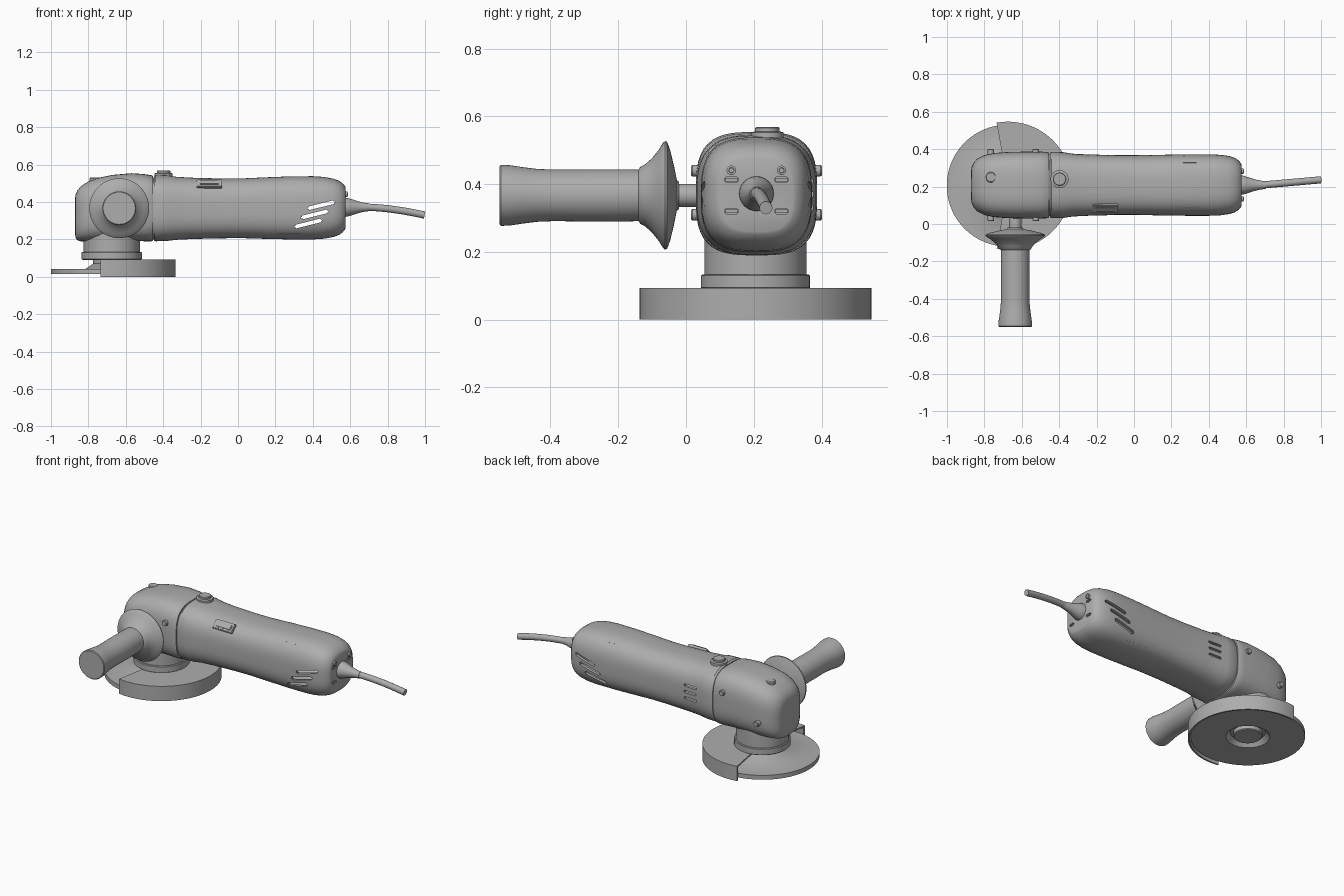
import bpy, bmesh
from math import sin, cos, pi, radians
from mathutils import Matrix, Vector

cube = bpy.data.objects.get("Cube")
if cube:
    bpy.data.objects.remove(cube, do_unlink=True)

GREY = (0.42, 0.42, 0.42, 1)
mat = bpy.data.materials.new("tool_grey")
mat.use_nodes = True
mat.diffuse_color = GREY
mat.node_tree.nodes["Principled BSDF"].inputs["Base Color"].default_value = GREY

BODY_Y, BODY_Z = 0.208, 0.37
SPINDLE = Vector((-0.675, 0.205, 0))


def finish(name, bm, smooth=35):
    bmesh.ops.recalc_face_normals(bm, faces=bm.faces)
    mesh = bpy.data.meshes.new(name)
    bm.to_mesh(mesh)
    bm.free()
    obj = bpy.data.objects.new(name, mesh)
    bpy.context.collection.objects.link(obj)
    mesh.materials.append(mat)
    activate(obj)
    if smooth:
        bpy.ops.object.shade_smooth_by_angle(angle=radians(smooth))
    return obj


def activate(obj):
    bpy.ops.object.select_all(action='DESELECT')
    obj.select_set(True)
    bpy.context.view_layer.objects.active = obj


def skin(bm, rings, wrap=False):
    """Join rings of points with quads, and cap the ends unless wrapped."""
    vs = [[bm.verts.new(p) for p in r] for r in rings]
    n = len(vs[0])
    for i in range(len(vs) - (0 if wrap else 1)):
        a, b = vs[i], vs[(i + 1) % len(vs)]
        for k in range(n):
            bm.faces.new((a[k], a[(k + 1) % n], b[(k + 1) % n], b[k]))
    if not wrap:
        bm.faces.new(vs[0])
        bm.faces.new(vs[-1])


def loft(name, stations, power=2.9, n=64):
    """Rounded-square sections (x, low z, high z, half width) along x."""
    rings = []
    for x, lo, hi, hw in stations:
        ring = []
        for k in range(n):
            c, s = cos(2 * pi * k / n), sin(2 * pi * k / n)
            f = (abs(c) ** power + abs(s) ** power) ** (-1 / power)
            ring.append((x, BODY_Y + hw * c * f, (lo + hi) / 2 + (hi - lo) / 2 * s * f))
        rings.append(ring)
    bm = bmesh.new()
    skin(bm, rings)
    return finish(name, bm)


def turned(name, profile, origin, axis=(0, 0, 1), n=48, smooth=35):
    """Solid of revolution from (radius, height) points, capped."""
    m = Matrix.Translation(origin) @ Vector((0, 0, 1)).rotation_difference(Vector(axis)).to_matrix().to_4x4()
    bm = bmesh.new()
    skin(bm, [[m @ Vector((r * cos(2 * pi * k / n), r * sin(2 * pi * k / n), h))
               for k in range(n)] for r, h in profile])
    return finish(name, bm, smooth)


def block(name, centre, size, rot=None, bevel=0.0, smooth=35):
    bm = bmesh.new()
    bmesh.ops.create_cube(bm, size=1, matrix=Matrix.Diagonal((*size, 1)))
    if bevel:
        bmesh.ops.bevel(bm, geom=bm.edges[:], offset=bevel, segments=2, affect='EDGES')
    m = Matrix.Translation(centre) @ (rot or Matrix())
    bmesh.ops.transform(bm, matrix=m, verts=bm.verts)
    return finish(name, bm, smooth)


def cut(target, cutters):
    for c in cutters:
        mod = target.modifiers.new("cut", 'BOOLEAN')
        mod.operation, mod.solver, mod.object = 'DIFFERENCE', 'EXACT', c
        activate(target)
        bpy.ops.object.modifier_apply(modifier=mod.name)
        bpy.data.objects.remove(c, do_unlink=True)
    bpy.ops.object.shade_smooth_by_angle(angle=radians(35))


# Motor housing, hollow so the vents open into it
housing = loft("motor_housing", [
    (-0.45, .195, .538, .172), (-0.44, .19, .545, .177), (-0.38, .192, .543, .176),
    (-0.33, .198, .535, .168), (-0.25, .202, .53, .164), (-0.1, .206, .526, .16),
    (0.02, .207, .526, .16), (0.15, .203, .532, .162), (0.28, .2, .537, .164),
    (0.4, .2, .538, .164), (0.46, .204, .534, .162), (0.51, .213, .525, .155),
    (0.54, .224, .514, .145), (0.56, .238, .5, .132), (0.572, .252, .485, .117),
    (0.576, .26, .477, .108)])
shell = housing.modifiers.new("shell", 'SOLIDIFY')
shell.thickness, shell.offset = 0.018, -1
bpy.ops.object.modifier_apply(modifier="shell")

cutters = []
tilt = Matrix.Rotation(radians(-14), 4, 'Y')
# Slanted side vents, right through both walls
for i in range(3):
    cutters.append(block("vent_cutter", (0.375 + 0.035 * i, BODY_Y, 0.285 + 0.049 * i),
                         (0.15, 0.5, 0.02), tilt, 0.006))
# Small vents near the gear head on the back
for i in range(3):
    cutters.append(block("small_vent_cutter", (-0.29, 0.4, 0.33 + 0.04 * i),
                         (0.09, 0.14, 0.015), None, 0.004))
# Slots in the rear face
for y in (-0.074, 0.074):
    for z in (0.32, 0.413):
        cutters.append(block("rear_slot_cutter", (0.58, BODY_Y + y, z), (0.03, 0.042, 0.017), None, 0.005))
# Fine grooves along the housing corners
for sy in (-1, 1):
    for sz in (-1, 1):
        cutters.append(block("groove_cutter", (0.24, BODY_Y + sy * 0.125, BODY_Z + sz * 0.147),
                             (0.19, 0.004, 0.02), Matrix.Rotation(-sy * sz * pi / 4, 4, 'X')))
cut(housing, cutters)

# Gear head
loft("gear_head", [
    (-0.871, .23, .42, .075), (-0.869, .21, .438, .095), (-0.86, .196, .46, .115),
    (-0.84, .19, .485, .14), (-0.8, .19, .51, .16), (-0.75, .19, .529, .171),
    (-0.67, .192, .545, .177), (-0.57, .194, .554, .179), (-0.5, .19, .549, .179),
    (-0.462, .19, .543, .177), (-0.455, .194, .538, .173)], 3.2)
loft("head_seam", [(-0.46, .2, .532, .166), (-0.445, .2, .532, .166)])

# Spindle neck, clamp collar, flange and nut
turned("spindle_neck", [(.151, .12), (.151, .3)], SPINDLE)
turned("clamp_collar", [(.155, .09), (.161, .095), (.161, .13), (.157, .133)], SPINDLE)
turned("disc_flange", [(.1, .065), (.1, .1)], SPINDLE)
turned("disc_nut", [(.078, .018), (.083, .023), (.083, .05)], SPINDLE)

# Grinding disc with a raised centre
turned("grinding_disc", [(.02, .045), (.1, .045), (.125, .016), (.326, .016), (.326, .043),
                         (.14, .043), (.1, .07), (.02, .07)], SPINDLE, n=96)

# Wheel guard: a channel swept part of the way round
bm = bmesh.new()
channel = [(.15, .093), (.342, .093), (.342, 0), (.332, 0), (.332, .083), (.15, .083)]
steps = 64
rings = []
for i in range(steps + 1):
    a = radians(-100 + 200 * i / steps)
    rings.append([SPINDLE + Vector((r * cos(a), r * sin(a), z)) for r, z in channel])
skin(bm, rings)
finish("wheel_guard", bm)

# Side handle with finger flange and threaded rod
HANDLE = Vector((-0.635, 0, 0.367))
turned("side_handle", [
    (.086, -.55), (.09, -.546), (.089, -.52), (.083, -.48), (.078, -.44), (.076, -.39),
    (.077, -.3), (.077, -.18), (.076, -.14), (.084, -.135), (.092, -.12), (.11, -.1),
    (.135, -.08), (.155, -.068), (.16, -.062), (.158, -.056), (.135, -.047), (.085, -.035),
    (.045, -.027), (.04, -.02)], HANDLE, (0, 1, 0), 64)
turned("handle_rod", [(.034, -.03), (.034, .06)], HANDLE, (0, 1, 0))

# Top button and top screw
turned("lock_button", [(.048, .52), (.048, .553), (.036, .556), (.036, .566), (.032, .569)],
       (-0.398, 0.24, 0))
turned("top_screw", [(.028, .49), (.028, .526), (.024, .531)], (-0.765, 0.25, 0))

# Head screws, mirrored front and back
for side, label in ((-1, "front"), (1, "back")):
    for x, z, word in ((-0.525, 0.44, "upper"), (-0.765, 0.31, "lower")):
        turned(label + "_" + word + "_head_screw", [(.017, .14), (.017, .189), (.014, .193)],
               (x, BODY_Y, z), (0, side, 0), 24)

# Power switch on the upper front corner
lean = Matrix.Rotation(radians(45), 4, 'X')
block("switch_frame", (-0.153, 0.088, 0.492), (0.136, 0.058, 0.03), lean, 0.004)
block("switch_rocker", (-0.153, 0.078, 0.502), (0.108, 0.034, 0.014), lean, 0.004)

# Rear screws
for y in (-0.074, 0.074):
    turned("rear_screw", [(.014, 0), (.014, .01), (.008, .011), (.007, .007)],
           (0.576, BODY_Y + y, 0.441), (1, 0, 0), 20)

# Strain relief and power cable
turned("strain_relief", [(.052, -.01), (.05, .01), (.042, .035), (.032, .065), (.024, .1), (.02, .13)],
       (0.576, BODY_Y, BODY_Z + 0.002), (1, 0, 0), 32)
bm = bmesh.new()
rings = []
for i in range(17):
    t = i / 16
    p = Vector((0.68 + 0.318 * t, BODY_Y + 0.028 * t, 0.372 - 0.042 * t ** 1.7))
    rings.append([p + Vector((-0.2 * 0.019 * sin(a) * -t, 0.019 * cos(a), 0.019 * sin(a)))
                  for a in (2 * pi * k / 20 for k in range(20))])
skin(bm, rings)
finish("power_cable", bm)
